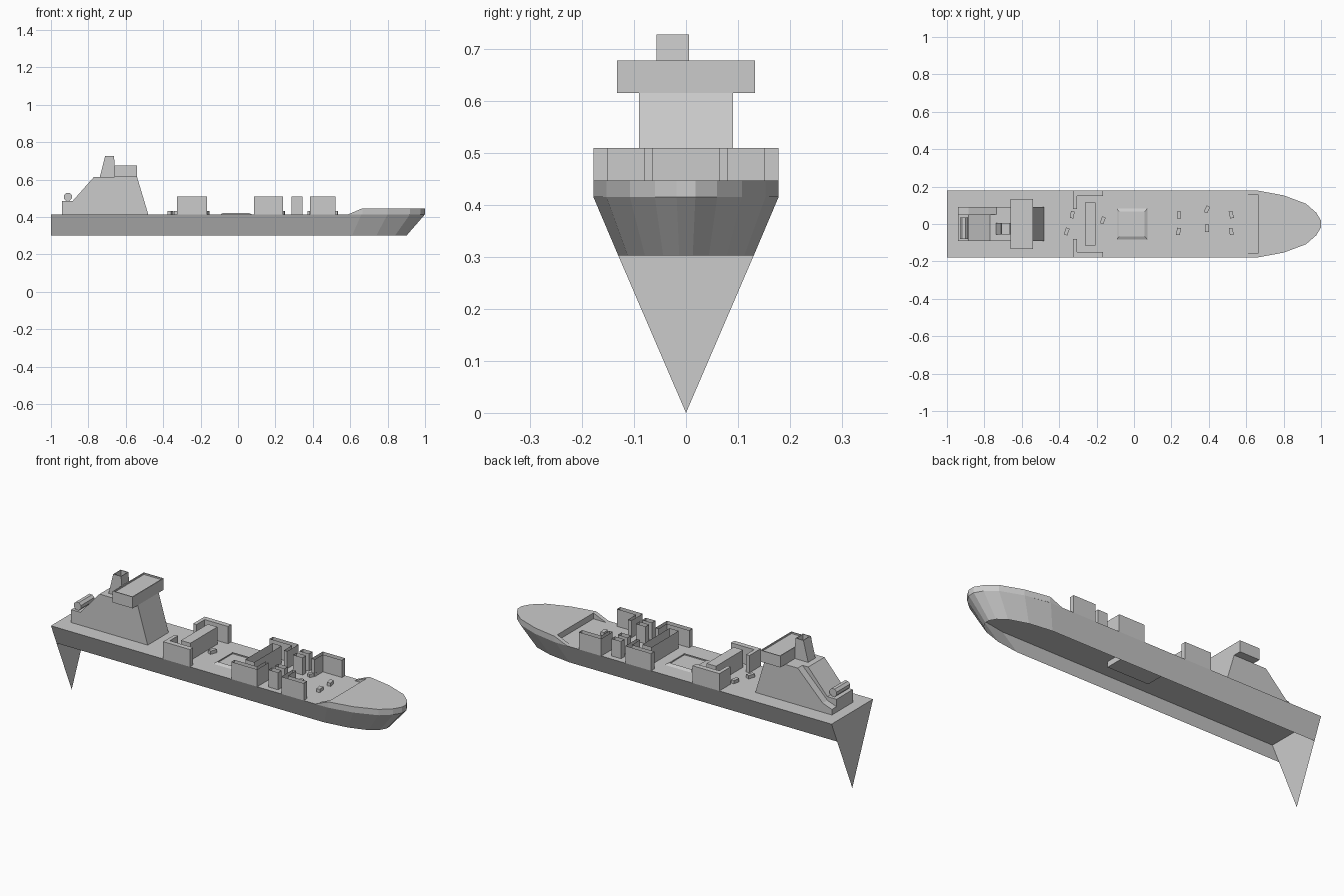
import bpy, bmesh, math
from mathutils import Vector, Matrix

if "Cube" in bpy.data.objects:
    bpy.data.objects.remove(bpy.data.objects["Cube"])

DECK, FORE, KEEL = 0.415, 0.447, 0.302


def finish(name, bm):
    bmesh.ops.recalc_face_normals(bm, faces=bm.faces)
    me = bpy.data.meshes.new(name)
    bm.to_mesh(me)
    bm.free()
    ob = bpy.data.objects.new(name, me)
    bpy.context.collection.objects.link(ob)
    return ob


def prism(name, pts, axis, lo, hi, cap_hi=True, recess=None):
    """Extrude a profile along z (points are x,y) or y (points are x,z)."""
    bm = bmesh.new()

    def place(p, h):
        return (p[0], p[1], h) if axis == 'z' else (p[0], h, p[1])
    a = [bm.verts.new(place(p, lo)) for p in pts]
    b = [bm.verts.new(place(p, hi)) for p in pts]
    n = len(pts)
    for i in range(n):
        j = (i + 1) % n
        bm.faces.new((a[i], a[j], b[j], b[i]))
    bm.faces.new(a[::-1])
    if cap_hi:
        bm.faces.new(b)
    bmesh.ops.recalc_face_normals(bm, faces=bm.faces)
    if recess:
        sink_top(bm, *recess)
    return finish(name, bm)


def sink_top(bm, rim, depth):
    """Inset the highest face and push it straight down, leaving a rim."""
    bm.normal_update()
    top = max(bm.faces, key=lambda f: f.calc_center_median().z)
    bmesh.ops.inset_region(bm, faces=[top], thickness=rim)
    new = bmesh.ops.extrude_discrete_faces(bm, faces=[top])['faces'][0]
    bmesh.ops.translate(bm, vec=(0, 0, -depth), verts=new.verts)


def rect(x0, x1, y0, y1):
    return [(x0, y0), (x1, y0), (x1, y1), (x0, y1)]


def both_sides(name, pts, lo, hi, cap=True):
    for tag, s in (("port", 1), ("starboard", -1)):
        prism(f"{name}_{tag}", [(x, y * s) for x, y in pts], 'z', lo, hi, cap)


# Hull: flared sides open underneath, flat deck, triangular stern plate
upper = [(-1, .178), (.66, .178), (.8, .153), (.92, .108), (.975, .06), (1, .018)]
lower = [(-1, .13), (.61, .13), (.74, .112), (.84, .079), (.885, .044), (.902, .013)]


def ring(half):
    return half + [(x, -y) for x, y in reversed(half)]


bm = bmesh.new()
up = [bm.verts.new((x, y, DECK)) for x, y in ring(upper)]
low = [bm.verts.new((x, y, KEEL)) for x, y in ring(lower)]
for i in range(len(up) - 1):
    bm.faces.new((up[i], up[i + 1], low[i + 1], low[i]))
bm.faces.new(up)
tip = bm.verts.new((-1, 0, 0))
bm.faces.new((up[0], low[0], tip, low[-1], up[-1]))
finish("hull", bm)

# Raised foredeck and the bulwarks that slope down from it
prism("foredeck", ring([(.665, .178)] + upper[2:]), 'z', DECK, FORE)
for tag, s in (("port", 1), ("starboard", -1)):
    prism("foredeck_bulwark_" + tag, [(.59, DECK), (.665, DECK), (.665, FORE)],
          'y', s * .155, s * .178)

# Aft deckhouse, with a plainer sloped strip along the port side
prism("deckhouse", [(-.94, DECK), (-.94, .485), (-.885, .485), (-.77, .615),
                    (-.54, .615), (-.48, DECK)], 'y', -.09, .05)
prism("deckhouse_side", [(-.94, DECK), (-.94, .445), (-.885, .465), (-.735, .615),
                         (-.54, .615), (-.48, DECK)], 'y', .05, .09)
prism("bridge", rect(-.66, -.54, -.133, .133), 'z', .615, .677, recess=(.007, .008))

# Funnel, hollowed at the top
bm = bmesh.new()
bmesh.ops.create_cube(bm, size=1)
for v in bm.verts:
    top = v.co.z > 0
    x = (-.71, -.663) if top else (-.74, -.655)
    v.co = Vector((x[v.co.x > 0], .006 if v.co.y > 0 else -.057, .727 if top else .61))
sink_top(bm, .005, .03)
finish("funnel", bm)

# Barrel lying across the stern of the deckhouse
bm = bmesh.new()
bmesh.ops.create_cone(bm, cap_ends=True, segments=8, radius1=.023, radius2=.023, depth=.115,
                      matrix=Matrix.Translation((-.91, -.022, .508))
                      @ Matrix.Rotation(math.pi / 2, 4, 'X')
                      @ Matrix.Rotation(math.pi / 8, 4, 'Z'))
finish("stern_barrel", bm)

# Cargo hatch coaming and the hold box under the deck
bm = bmesh.new()
bmesh.ops.create_cube(bm, size=1)
for v in bm.verts:
    top = v.co.z > 0
    x = (-.08, .057) if top else (-.092, .072)
    y = .067 if top else .083
    v.co = Vector((x[v.co.x > 0], math.copysign(y, v.co.y), .423 if top else DECK))
sink_top(bm, .004, .006)
finish("hatch", bm)
prism("hold", rect(-.15, .1, -.075, .075), 'z', .385, DECK)


# L-shaped side screens; the forward groups are open on top
def l_shape(back, front):
    t = math.copysign(.02, front - back)
    return [(back, .178), (back, .08), (back + t, .08), (back + t, .15),
            (front, .15), (front, .178)]


TOP = .509
both_sides("aft_screen", l_shape(-.325, -.165), DECK, TOP)
both_sides("middle_screen", l_shape(.24, .085), DECK, TOP, False)
both_sides("forward_screen", l_shape(.385, .52), DECK, TOP, False)
prism("aft_cross_locker", rect(-.262, -.205, -.116, .116), 'z', DECK, TOP)
prism("middle_cross_locker", rect(.125, .18, -.116, .116), 'z', DECK, TOP, False)
both_sides("outer_post", rect(.287, .345, .118, .148), DECK, TOP, False)
both_sides("inner_post", rect(.287, .345, .063, .093), DECK, TOP, False)

# Small deck boxes, some turned a little
crates = [(-.33, .05, -10), (-.36, -.04, -20), (-.167, .02, -20), (.24, .048, 0),
          (.238, -.04, -8), (.39, .078, -25), (.39, -.023, 0), (.52, .05, 12), (.52, -.04, 8)]
for i, (x, y, turn) in enumerate(crates):
    ob = prism(f"deck_crate_{i + 1}", rect(-.01, .01, -.019, .019), 'z', 0, .018)
    ob.location = (x, y, DECK)
    ob.rotation_euler.z = math.radians(turn)
